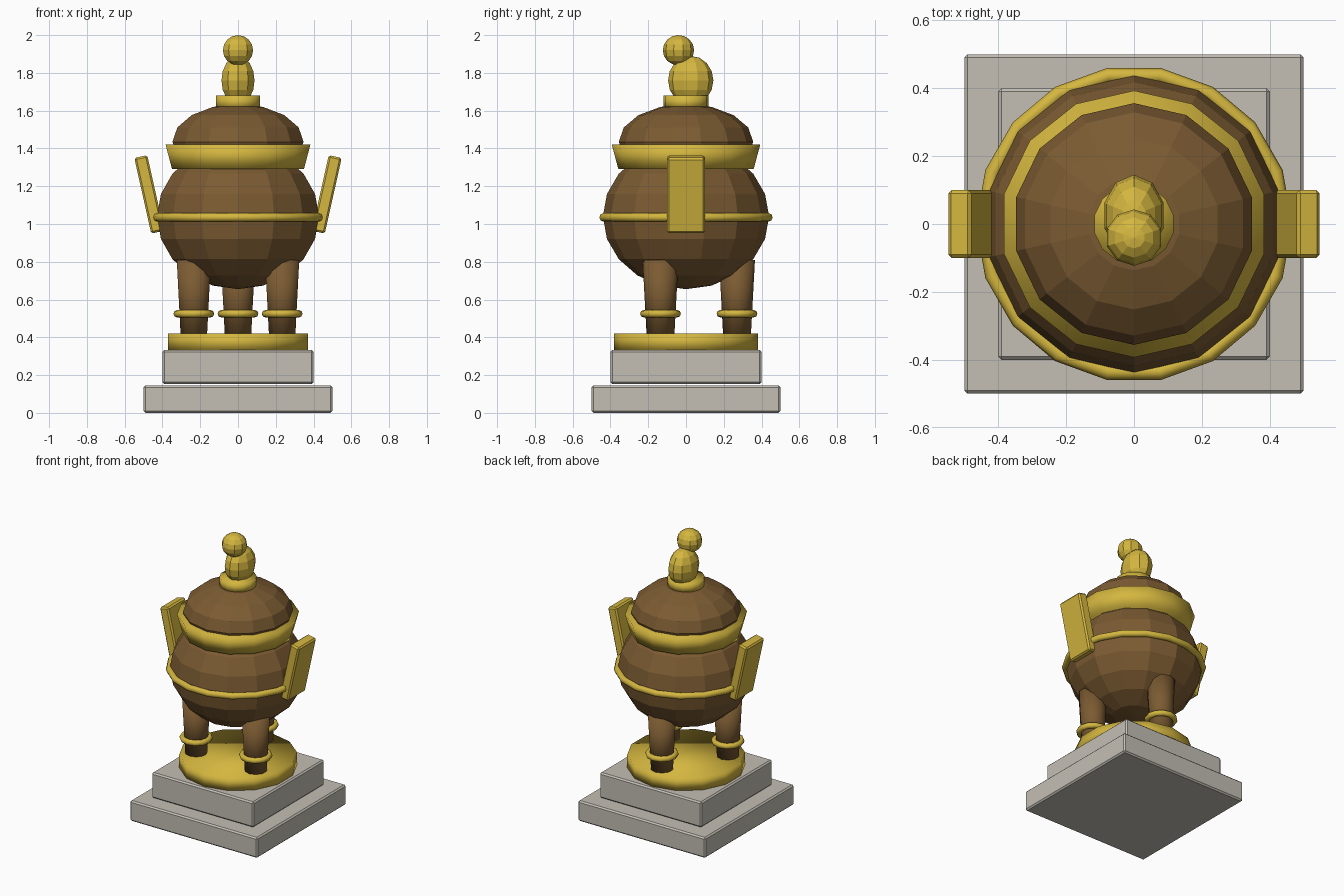
import bpy, bmesh, math
from mathutils import Matrix, Vector

if "Cube" in bpy.data.objects:
    bpy.data.objects.remove(bpy.data.objects["Cube"])


def material(name, rgb):
    m = bpy.data.materials.new(name)
    m.diffuse_color = (*rgb, 1)
    m.use_nodes = True
    m.node_tree.nodes["Principled BSDF"].inputs["Base Color"].default_value = m.diffuse_color
    return m


STONE = material("pale_stone", (0.55, 0.52, 0.46))
GOLD = material("gold", (0.66, 0.47, 0.05))
BROWN = material("bronze_brown", (0.20, 0.105, 0.032))


def finish(bm, name, mat, smooth):
    bmesh.ops.recalc_face_normals(bm, faces=bm.faces)
    me = bpy.data.meshes.new(name)
    bm.to_mesh(me)
    bm.free()
    me.materials.append(mat)
    for p in me.polygons:
        p.use_smooth = smooth
    ob = bpy.data.objects.new(name, me)
    bpy.context.collection.objects.link(ob)
    return ob


def revolve(name, profile, n, mat, loc=(0, 0, 0), scale=(1, 1, 1),
            closed=False, smooth=False, start=math.pi / 2):
    """Turn an (r, z) profile about z in n flat steps; first corner at angle start."""
    bm = bmesh.new()
    rings = []
    for r, z in profile:
        ring = []
        for i in range(n):
            a = start + 2 * math.pi * i / n
            ring.append(bm.verts.new((loc[0] + scale[0] * r * math.cos(a),
                                      loc[1] + scale[1] * r * math.sin(a),
                                      loc[2] + scale[2] * z)))
        rings.append(ring)
    pairs = list(zip(rings, rings[1:]))
    if closed:
        pairs.append((rings[-1], rings[0]))
    for a, b in pairs:
        for i in range(n):
            j = (i + 1) % n
            bm.faces.new((a[i], a[j], b[j], b[i]))
    if not closed:
        bm.faces.new(rings[0])
        bm.faces.new(rings[-1])
    bmesh.ops.remove_doubles(bm, verts=bm.verts, dist=0.0005)
    return finish(bm, name, mat, smooth)


def ellipsoid(name, loc, radii, n, rings, mat):
    prof = []
    for k in range(rings + 1):
        t = -math.pi / 2 + math.pi * k / rings
        prof.append((max(math.cos(t), 0.002), math.sin(t)))
    return revolve(name, prof, n, mat, loc, radii)


def torus(name, loc, major, minor, n, mat):
    prof = [(major + minor * math.cos(k * math.pi / 4),
             minor * math.sin(k * math.pi / 4)) for k in range(8)]
    return revolve(name, prof, n, mat, loc, closed=True, smooth=True, start=0)


def drum(name, r0, r1, z0, z1, n, mat, loc=(0, 0, 0)):
    return revolve(name, [(r0, z0), (r1, z1)], n, mat, loc, smooth=True)


def block(name, centre, size, mat, tilt=0):
    bm = bmesh.new()
    bmesh.ops.create_cube(bm, size=1)
    bmesh.ops.scale(bm, vec=Vector(size), verts=bm.verts)
    bmesh.ops.bevel(bm, geom=bm.edges[:], offset=0.01, segments=1,
                    affect='EDGES')
    bm.transform(Matrix.Translation(centre) @ Matrix.Rotation(tilt, 4, 'Y'))
    return finish(bm, name, mat, False)


# stepped stone plinth and gold tray
block("lower_plinth", (0, 0, 0.0725), (1, 1, 0.145), STONE)
block("upper_plinth", (0, 0, 0.2425), (0.8, 0.8, 0.18), STONE)
drum("tray", 0.38, 0.38, 0.33, 0.42, 14, GOLD)

# three tapered legs with anklets
for i, side in enumerate(("back", "left", "right")):
    a = math.pi / 2 + i * 2 * math.pi / 3
    x, y = 0.27 * math.cos(a), 0.27 * math.sin(a)
    drum(side + "_leg", 0.074, 0.095, 0.42, 0.81, 10, BROWN, (x, y, 0))
    torus(side + "_anklet", (x, y, 0.525), 0.088, 0.02, 12, GOLD)

# bowl, belt and flared rim
ellipsoid("bowl", (0, 0, 1.04), (0.44, 0.44, 0.385), 14, 10, BROWN)
torus("belt", (0, 0, 1.035), 0.443, 0.023, 18, GOLD)
drum("rim", 0.358, 0.393, 1.29, 1.42, 14, GOLD)

# slanted side handles
for s, side in ((-1, "left"), (1, "right")):
    block(side + "_handle", (s * 0.47, 0, 1.157), (0.07, 0.2, 0.41), GOLD,
          s * 0.22)

# lid with collar and seated figure knob
ellipsoid("lid", (0, 0, 1.435), (0.356, 0.356, 0.2), 14, 8, BROWN)
drum("collar", 0.119, 0.119, 1.61, 1.68, 14, GOLD)
ellipsoid("figure_body", (0, 0.025, 1.76), (0.092, 0.12, 0.13), 10, 8, GOLD)
ellipsoid("figure_head", (0, -0.04, 1.92), (0.084, 0.083, 0.08), 10, 8, GOLD)
